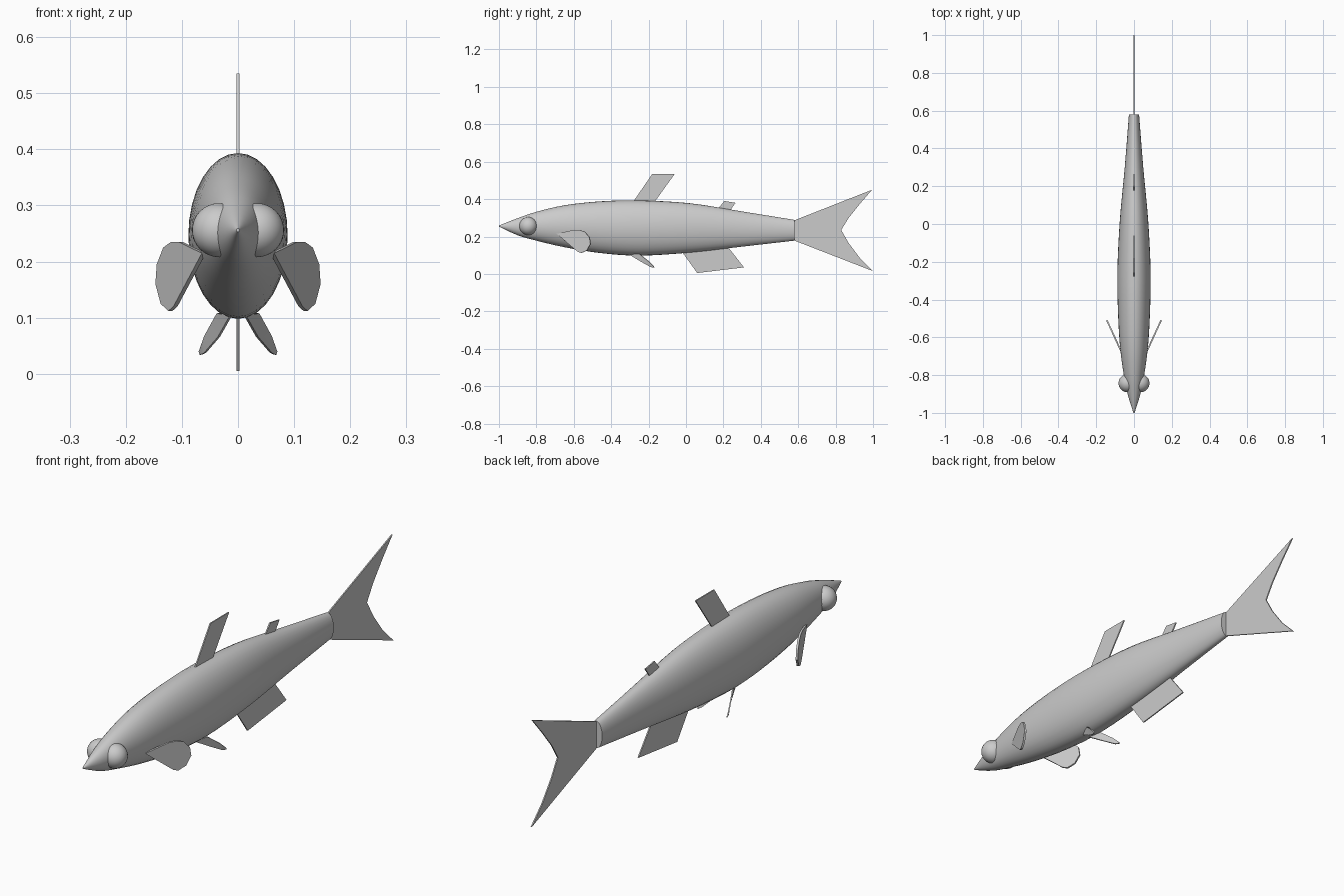
import bpy, bmesh, math
from mathutils import Vector

cube = bpy.data.objects.get("Cube")
if cube:
    bpy.data.objects.remove(cube, do_unlink=True)

grey = bpy.data.materials.new("soft_grey")
grey.use_nodes = True
grey.diffuse_color = (0.6, 0.6, 0.6, 1)
grey.node_tree.nodes["Principled BSDF"].inputs["Base Color"].default_value = (0.6, 0.6, 0.6, 1)


def finish(name, bm, angle=40):
    bmesh.ops.recalc_face_normals(bm, faces=bm.faces)
    mesh = bpy.data.meshes.new(name)
    bm.to_mesh(mesh)
    bm.free()
    obj = bpy.data.objects.new(name, mesh)
    bpy.context.collection.objects.link(obj)
    mesh.materials.append(grey)
    bpy.ops.object.select_all(action="DESELECT")
    obj.select_set(True)
    bpy.context.view_layer.objects.active = obj
    bpy.ops.object.shade_smooth_by_angle(angle=math.radians(angle))
    return obj


def spline(points, steps):
    """Smooth curve through the stations."""
    pts = [Vector(p) for p in points]
    pts = [2 * pts[0] - pts[1]] + pts + [2 * pts[-1] - pts[-2]]
    out = []
    for a, b, c, d in zip(pts, pts[1:], pts[2:], pts[3:]):
        for i in range(steps):
            t = i / steps
            out.append(0.5 * (2 * b + (c - a) * t + (2 * a - 5 * b + 4 * c - d) * t * t
                              + (3 * b - a - 3 * c + d) * t ** 3))
    return out + [pts[-2]]


def plate(name, points, thickness):
    """Thin fin: flat outline thickened about its own plane."""
    bm = bmesh.new()
    face = bm.faces.new([bm.verts.new(p) for p in points])
    face.normal_update()
    shift = face.normal * thickness
    bmesh.ops.translate(bm, verts=bm.verts, vec=-shift / 2)
    top = bmesh.ops.extrude_face_region(bm, geom=[face])["geom"]
    bmesh.ops.translate(bm, verts=[v for v in top if isinstance(v, bmesh.types.BMVert)], vec=shift)
    bmesh.ops.triangulate(bm, faces=[f for f in bm.faces if len(f.verts) > 4])
    return finish(name, bm)


# Body: stations of y, bottom, top, half width
stations = [(-1, .253, .259, .003), (-.9, .207, .298, .034), (-.8, .178, .332, .054),
            (-.65, .143, .367, .074), (-.46, .112, .388, .085), (-.25, .098, .393, .088),
            (.02, .114, .378, .075), (.3, .146, .334, .049), (.58, .178, .289, .027)]
sides = 32
bm = bmesh.new()
rings = []
for i, (y, bottom, top, width) in enumerate(
        zip(*[[p[k] for p in spline([s[:3] for s in stations], 4)] for k in range(3)],
            [p[0] for p in spline([(s[3], 0, 0) for s in stations], 4)])):
    mid, half = (top + bottom) / 2, (top - bottom) / 2
    rings.append([bm.verts.new((width * math.cos(a), y, mid + half * math.sin(a)))
                  for a in (math.tau * k / sides for k in range(sides))])
for r, s in zip(rings, rings[1:]):
    for k in range(sides):
        n = (k + 1) % sides
        bm.faces.new((r[k], r[n], s[n], s[k]))
bm.faces.new(rings[0])
bm.faces.new(rings[-1])
finish("body", bm)

# Fins on the centre line, as y, z outlines
fins = {
    "dorsal_fin": [(-.29, .375), (-.18, .535), (-.06, .535), (-.175, .375)],
    "adipose_fin": [(.16, .335), (.205, .39), (.265, .38), (.225, .325)],
    "anal_fin": [(-.03, .13), (.06, .005), (.31, .035), (.22, .15)],
    "tail_fin": [(.575, .285), (.995, .45), (.93, .375), (.87, .3), (.83, .235),
                 (.87, .165), (.93, .085), (1, .015), (.575, .18)],
}
for name, outline in fins.items():
    plate(name, [(0, y, z) for y, z in outline], .005)

# Paired fins and eyes
pectoral = [(-.69, .215), (-.58, .12), (-.56, .112), (-.53, .125), (-.51, .16),
            (-.515, .195), (-.54, .225), (-.57, .235), (-.6, .235)]
pelvic = [(.012, -.305, .105), (.036, -.25, .108), (.058, -.2, .068), (.068, -.172, .04),
          (.066, -.17, .034), (.059, -.188, .037), (.034, -.24, .066)]
for side, label in ((1, "left"), (-1, "right")):
    plate(label + "_pectoral_fin",
          [(side * (.07 + .46 * (y + .67)), y, z) for y, z in pectoral], .008)
    plate(label + "_pelvic_fin", [(side * x, y, z) for x, y, z in pelvic], .005)
    bm = bmesh.new()
    bmesh.ops.create_uvsphere(bm, u_segments=32, v_segments=16, radius=.048)
    bmesh.ops.translate(bm, verts=bm.verts, vec=(side * .034, -.843, .256))
    finish(label + "_eye", bm)
